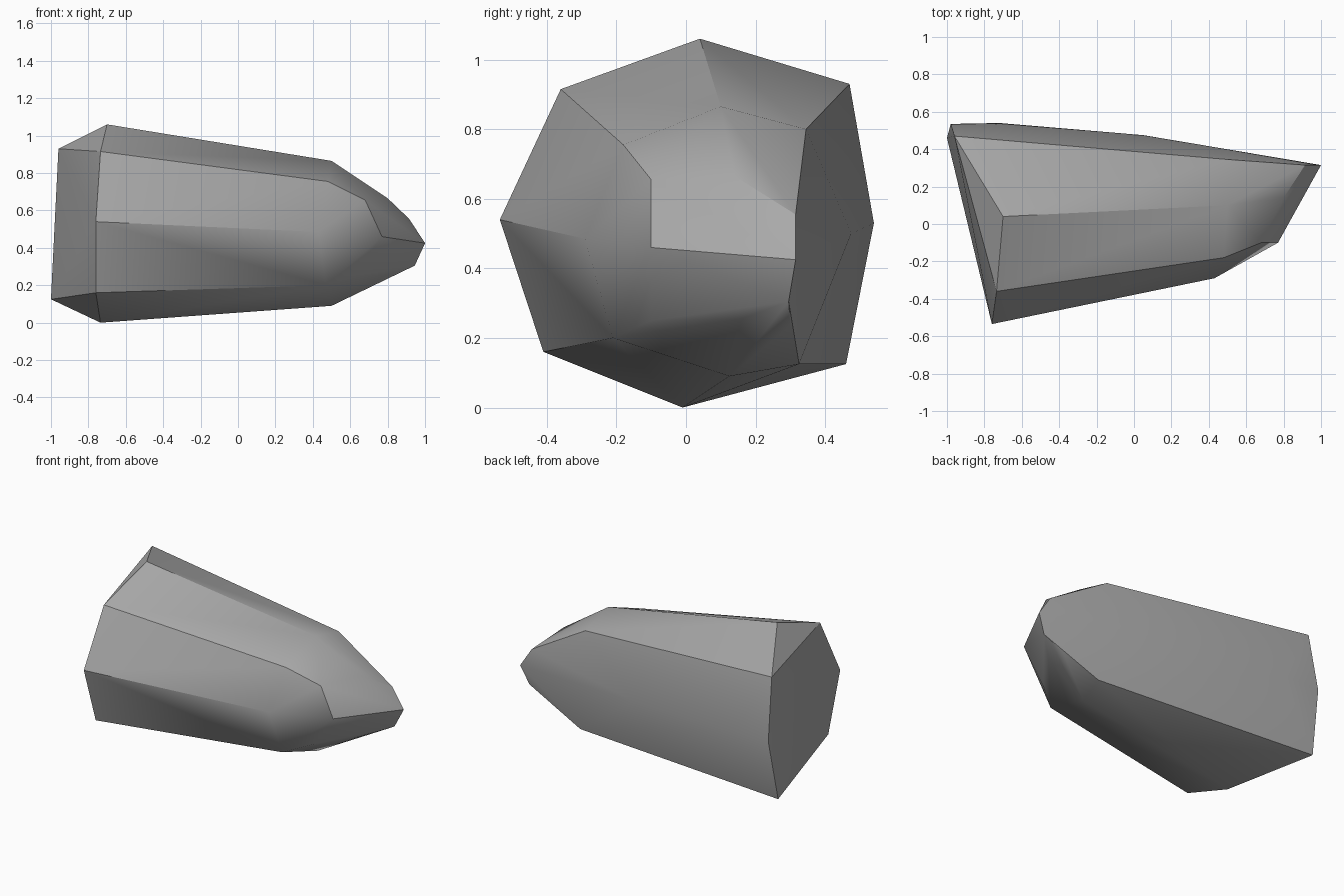
import bpy
import bmesh
import math

# Remove only the default cube
default_cube = bpy.data.objects.get("Cube")
if default_cube is not None:
    bpy.data.objects.remove(default_cube, do_unlink=True)


def flat_material(name, color):
    material = bpy.data.materials.new(name)
    material.use_nodes = True
    material.diffuse_color = color
    shader = material.node_tree.nodes["Principled BSDF"]
    shader.inputs["Base Color"].default_value = color
    shader.inputs["Roughness"].default_value = 0.9
    return material


def faceted_stone(name, corner_groups, material, sharp_angle):
    """Wrap the corner points in a convex shell and shade it."""
    shell = bmesh.new()
    for group in corner_groups:
        for corner in group:
            shell.verts.new(corner)
    hull = bmesh.ops.convex_hull(shell, input=list(shell.verts))
    unused = set(hull["geom_interior"]) | set(hull["geom_unused"])
    loose = [item for item in unused if isinstance(item, bmesh.types.BMVert)]
    bmesh.ops.delete(shell, geom=loose, context="VERTS")
    # Merge almost level triangles into broad facets
    bmesh.ops.dissolve_limit(shell, angle_limit=math.radians(2),
                             verts=list(shell.verts), edges=list(shell.edges))
    bmesh.ops.recalc_face_normals(shell, faces=list(shell.faces))
    mesh = bpy.data.meshes.new(name)
    shell.to_mesh(mesh)
    shell.free()
    mesh.materials.append(material)
    stone = bpy.data.objects.new(name, mesh)
    bpy.context.collection.objects.link(stone)
    bpy.ops.object.select_all(action="DESELECT")
    stone.select_set(True)
    bpy.context.view_layer.objects.active = stone
    bpy.ops.object.shade_smooth_by_angle(angle=math.radians(sharp_angle))
    return stone


# Broad slanted end of the stone
broad_end = [
    (-.7, .04, 1.06), (-.735, -.36, .915), (-.76, -.535, .54),
    (-.76, -.41, .16), (-.735, -.01, 0), (-1, .46, .125),
    (-.98, .535, .53), (-.96, .47, .93),
]

# Shoulder where the long facets end
shoulder = [
    (.5, .1, .865), (.48, -.18, .755), (.43, -.29, .485),
    (.47, -.21, .2), (.5, .125, .09), (.55, .325, .125),
    (.5, .345, .8),
]

# Rounded nose, closing to a blunt tip
nose = [
    (.8, .14, .665), (.68, -.1, .655), (.77, -.1, .46),
    (.62, -.1, .25), (.8, .16, .255), (.8, .3, .235),
    (.915, .315, .555), (.945, .295, .305), (1, .315, .425),
]

# Gentle bulge of the long back side
back_bulge = [(-.72, .54, .53), (.05, .475, .5)]

stone_gray = flat_material("stone gray", (.4, .4, .4, 1))
faceted_stone("rock", [broad_end, shoulder, nose, back_bulge], stone_gray, 30)
